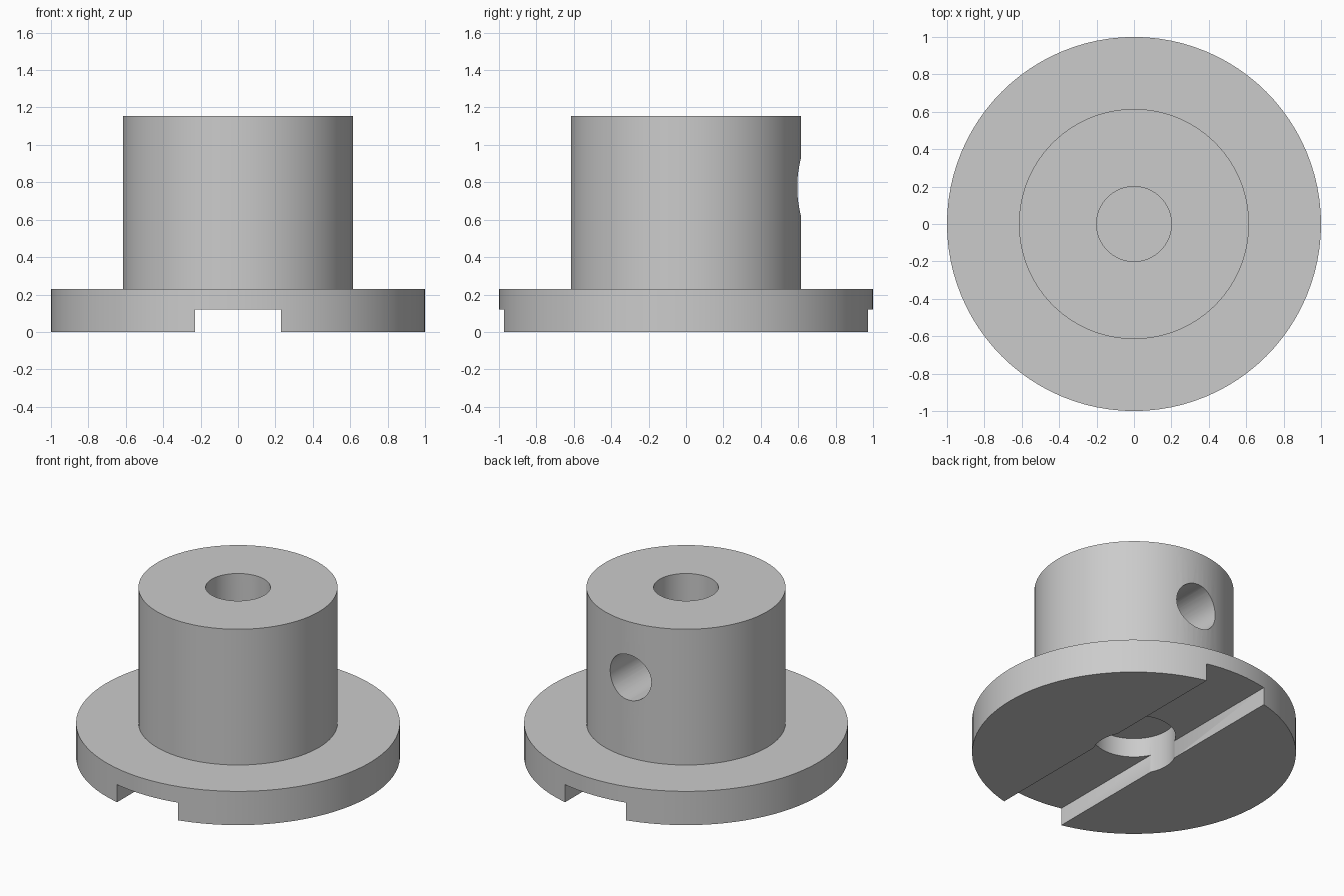
import bpy
import bmesh
from math import radians, tau
from mathutils import Matrix

if "Cube" in bpy.data.objects:
    bpy.data.objects.remove(bpy.data.objects["Cube"])

SEGMENTS = 96
FLANGE_TOP, HUB_TOP = 0.23, 1.155
HUB_R, BORE_R, RECESS_R = 0.615, 0.2, 0.257
SLOT_HALF, SLOT_TOP = 0.23, 0.12
SCREW_R, SCREW_Z = 0.155, 0.775

grey = bpy.data.materials.new("plain grey")
grey.use_nodes = True
colour = (0.6, 0.6, 0.6, 1)
grey.diffuse_color = colour
grey.node_tree.nodes["Principled BSDF"].inputs["Base Color"].default_value = colour


def make_object(name, bm):
    bmesh.ops.recalc_face_normals(bm, faces=bm.faces)
    mesh = bpy.data.meshes.new(name)
    bm.to_mesh(mesh)
    bm.free()
    mesh.materials.append(grey)
    obj = bpy.data.objects.new(name, mesh)
    bpy.context.collection.objects.link(obj)
    return obj


def lathe(name, profile):
    bm = bmesh.new()
    verts = [bm.verts.new((r, 0, z)) for r, z in profile]
    edges = [bm.edges.new(pair) for pair in zip(verts, verts[1:])]
    bmesh.ops.spin(bm, geom=verts + edges, cent=(0, 0, 0), axis=(0, 0, 1),
                   angle=tau, steps=SEGMENTS)
    bmesh.ops.remove_doubles(bm, verts=bm.verts, dist=0.0001)
    return make_object(name, bm)


# Flange and hub, with a blind bore above and a round recess below
body = lathe("flanged_hub", [
    (0, 0.25), (RECESS_R, 0.25), (RECESS_R, 0),
    (1, 0), (1, FLANGE_TOP), (HUB_R, FLANGE_TOP), (HUB_R, HUB_TOP),
    (BORE_R, HUB_TOP), (BORE_R, 0.385), (0, 0.385),
])

# Straight slot across the underside
bm = bmesh.new()
bmesh.ops.create_cube(bm, size=1, matrix=Matrix.Translation((0, 0, SLOT_TOP - 0.2))
                      @ Matrix.Diagonal((2 * SLOT_HALF, 3, 0.4, 1)))
slot_cutter = make_object("slot_cutter", bm)

# Screw hole from the back of the hub into the bore
bm = bmesh.new()
bmesh.ops.create_cone(bm, cap_ends=True, segments=48, radius1=SCREW_R, radius2=SCREW_R,
                      depth=0.9, matrix=Matrix.Translation((0, 0.45, SCREW_Z))
                      @ Matrix.Rotation(radians(90), 4, "X"))
screw_cutter = make_object("screw_hole_cutter", bm)

bpy.ops.object.select_all(action="DESELECT")
bpy.context.view_layer.objects.active = body
body.select_set(True)
for cutter in (slot_cutter, screw_cutter):
    cut = body.modifiers.new(cutter.name, "BOOLEAN")
    cut.operation = "DIFFERENCE"
    cut.solver = "EXACT"
    cut.object = cutter
    bpy.ops.object.modifier_apply(modifier=cut.name)
    bpy.data.objects.remove(cutter)

bpy.ops.object.shade_smooth_by_angle(angle=radians(30))
